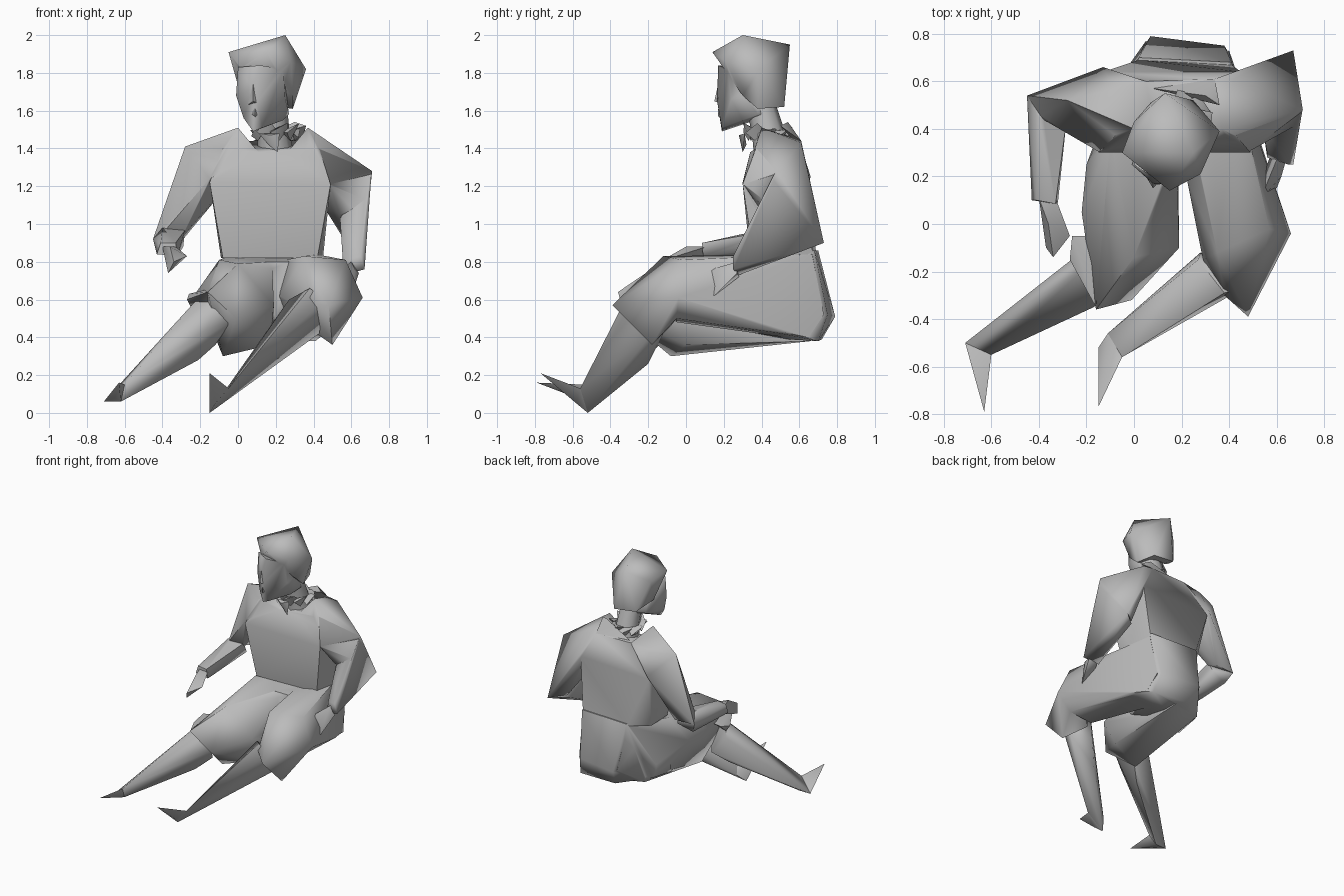
import bpy, bmesh, math, random
from mathutils import Vector

random.seed(4)
grey = bpy.data.materials.new("plain grey")
grey.diffuse_color = (0.5, 0.5, 0.5, 1)


def shade(me, angle=70):
    me.polygons.foreach_set("use_smooth", [True] * len(me.polygons))
    me.set_sharp_from_angle(angle=math.radians(angle))


def finish(name, bm):
    bmesh.ops.recalc_face_normals(bm, faces=bm.faces[:])
    me = bpy.data.meshes.new(name)
    bm.to_mesh(me)
    bm.free()
    me.materials.append(grey)
    shade(me)
    ob = bpy.data.objects.new(name, me)
    bpy.context.collection.objects.link(ob)
    return ob


def hull(name, *pts):
    """Faceted low-poly volume wrapped around its corner points."""
    bm = bmesh.new()
    for p in pts:
        bm.verts.new(p)
    bmesh.ops.convex_hull(bm, input=bm.verts[:])
    loose = [v for v in bm.verts if not v.link_faces]
    bmesh.ops.delete(bm, geom=loose, context='VERTS')
    return finish(name, bm)


def weld(name, base, others, drop):
    """Union of overlapping volumes; drop(centre, normal) opens hidden caps."""
    for o in others:
        m = base.modifiers.new("union", 'BOOLEAN')
        m.operation, m.solver, m.object = 'UNION', 'EXACT', o
    dg = bpy.context.evaluated_depsgraph_get()
    me = bpy.data.meshes.new_from_object(base.evaluated_get(dg))
    base.modifiers.clear()
    base.data, base.name = me, name
    for o in others:
        bpy.data.objects.remove(o)
    bm = bmesh.new()
    bm.from_mesh(me)
    bmesh.ops.remove_doubles(bm, verts=bm.verts[:], dist=0.004)
    caps = [f for f in bm.faces if drop(f.calc_center_median(), f.normal)]
    bmesh.ops.delete(bm, geom=caps, context='FACES')
    bm.to_mesh(me)
    bm.free()
    shade(me)


def tube(name, rings, sides):
    """Loft of level ellipses: (x, y, z, rx, ry)."""
    bm = bmesh.new()
    loops = []
    for x, y, z, rx, ry in rings:
        loops.append([bm.verts.new((x + rx * math.cos(a), y + ry * math.sin(a), z))
                      for a in (i * math.tau / sides for i in range(sides))])
    for a, b in zip(loops, loops[1:]):
        for i in range(sides):
            j = (i + 1) % sides
            bm.faces.new((a[i], a[j], b[j], b[i]))
    return finish(name, bm)


# jacket: torso and sleeves
torso = hull("torso", (-0.08, 0.34, 0.82), (0.42, 0.36, 0.82), (0.45, 0.50, 0.82),
             (0.41, 0.67, 0.84), (0.02, 0.69, 0.84), (-0.09, 0.55, 0.82),
             (-0.15, 0.30, 1.22), (0.49, 0.30, 1.21), (-0.08, 0.37, 1.40),
             (0.43, 0.37, 1.40), (0.11, 0.34, 1.38), (0.25, 0.34, 1.38), (0.05, 0.60, 1.44),
             (0.34, 0.61, 1.44), (-0.10, 0.60, 1.41), (-0.13, 0.64, 1.22), (0.45, 0.64, 1.25))
l_upper = hull("left_upper_sleeve", (0.0, 0.40, 1.51), (0.05, 0.60, 1.44), (-0.28, 0.52, 1.41),
               (-0.13, 0.66, 1.25), (-0.10, 0.60, 1.41), (-0.15, 0.305, 1.24), (0.1, 0.36, 1.39),
               (-0.45, 0.54, 0.92), (-0.40, 0.45, 0.95), (-0.28, 0.47, 0.95), (-0.29, 0.55, 0.92))
l_fore = hull("left_forearm_sleeve", (-0.45, 0.54, 0.92), (-0.41, 0.50, 0.84),
              (-0.28, 0.47, 0.97), (-0.29, 0.52, 0.88), (-0.40, 0.45, 0.98),
              (-0.43, 0.10, 0.84), (-0.41, 0.10, 0.90), (-0.33, 0.085, 0.90), (-0.32, 0.09, 0.83))
r_upper = hull("right_upper_sleeve", (0.37, 0.40, 1.51), (0.34, 0.61, 1.44), (0.71, 0.48, 1.28),
               (0.42, 0.61, 1.43), (0.485, 0.305, 1.21), (0.47, 0.63, 1.22), (0.27, 0.36, 1.39),
               (0.67, 0.73, 0.90), (0.69, 0.42, 1.12), (0.56, 0.64, 0.92), (0.54, 0.41, 1.05))
r_fore = hull("right_forearm_sleeve", (0.67, 0.73, 0.90), (0.56, 0.64, 0.90), (0.707, 0.47, 1.27),
              (0.69, 0.37, 1.05), (0.54, 0.42, 1.03), (0.67, 0.25, 0.76), (0.65, 0.25, 0.83),
              (0.56, 0.30, 0.81), (0.56, 0.28, 0.73))
weld("jacket", torso, [l_upper, l_fore, r_upper, r_fore],
     lambda c, n: n.z < -0.9 and c.z < 0.86 and -0.1 < c.x < 0.46 and c.y > 0.34)

# hands
hull("left_hand", (-0.40, 0.11, 0.88), (-0.33, 0.11, 0.88), (-0.38, 0.09, 0.81),
     (-0.27, -0.05, 0.83), (-0.34, -0.14, 0.80), (-0.37, -0.10, 0.74), (-0.36, 0.0, 0.88))
hull("right_hand", (0.60, 0.27, 0.80), (0.64, 0.27, 0.74), (0.57, 0.28, 0.72),
     (0.53, 0.10, 0.75), (0.51, 0.09, 0.69), (0.55, 0.10, 0.64), (0.60, 0.15, 0.62),
     (0.62, 0.2, 0.76))

# trousers: pelvis, thighs and the drooping right cuff
pelvis = hull("pelvis", (-0.10, 0.35, 0.81), (0.45, 0.35, 0.81), (0.41, 0.68, 0.86),
              (0.02, 0.70, 0.86), (0.07, 0.79, 0.51), (0.38, 0.75, 0.52), (0.10, 0.72, 0.39),
              (0.41, 0.70, 0.38), (-0.10, 0.55, 0.42), (0.48, 0.50, 0.44), (-0.12, 0.35, 0.40),
              (0.48, 0.35, 0.45), (0.12, 0.24, 0.80), (0.28, 0.24, 0.80), (0.2, 0.2, 0.5))
l_thigh = hull("left_thigh", (-0.16, -0.36, 0.64), (-0.01, -0.32, 0.50), (0.19, -0.10, 0.57),
               (0.0, -0.14, 0.79), (0.17, 0.0, 0.36), (-0.08, -0.08, 0.30),
               (-0.22, 0.05, 0.64), (-0.20, 0.25, 0.62), (-0.10, 0.36, 0.81), (0.18, 0.30, 0.80),
               (0.18, 0.66, 0.38), (-0.07, 0.60, 0.40), (0.015, 0.69, 0.84), (0.05, 0.77, 0.52))
r_thigh = hull("right_thigh", (0.35, -0.12, 0.83), (0.57, -0.02, 0.81), (0.66, -0.04, 0.61),
               (0.29, -0.15, 0.58), (0.35, -0.05, 0.48), (0.54, -0.05, 0.50), (0.22, 0.20, 0.62),
               (0.25, 0.36, 0.81), (0.50, 0.33, 0.80), (0.54, 0.30, 0.60), (0.25, 0.60, 0.39),
               (0.43, 0.65, 0.40), (0.415, 0.67, 0.84), (0.40, 0.73, 0.52), (0.48, 0.5, 0.43))
r_cuff = hull("right_cuff", (0.35, -0.12, 0.83), (0.57, -0.02, 0.81), (0.66, -0.04, 0.61),
              (0.48, -0.39, 0.57), (0.50, -0.18, 0.36), (0.38, -0.30, 0.61), (0.29, -0.15, 0.58),
              (0.36, -0.08, 0.46), (0.54, -0.05, 0.50))
weld("trousers", pelvis, [l_thigh, r_thigh, r_cuff],
     lambda c, n: n.z > 0.9 and c.z > 0.8 and c.y > 0.48 and -0.02 < c.x < 0.4)
hull("left_cuff_flap", (-0.26, -0.05, 0.63), (-0.19, -0.05, 0.64), (-0.27, -0.15, 0.60),
     (-0.16, -0.35, 0.64), (-0.14, -0.22, 0.66), (-0.14, -0.20, 0.56), (-0.25, -0.13, 0.56))

# shins and feet
hull("left_shin", (-0.20, -0.18, 0.62), (-0.10, -0.28, 0.58), (-0.04, -0.26, 0.48),
     (-0.12, -0.14, 0.36), (-0.25, -0.14, 0.50), (-0.21, -0.22, 0.28),
     (-0.17, -0.35, 0.44), (-0.71, -0.50, 0.06), (-0.60, -0.55, 0.15), (-0.62, -0.50, 0.06))
hull("left_foot", (-0.71, -0.50, 0.06), (-0.60, -0.55, 0.15), (-0.62, -0.50, 0.06),
     (-0.65, -0.58, 0.08), (-0.63, -0.79, 0.16))
hull("right_shin", (0.27, -0.15, 0.60), (0.38, -0.29, 0.66), (0.46, -0.27, 0.60),
     (0.43, -0.18, 0.42), (0.28, -0.12, 0.42), (0.20, -0.20, 0.26), (0.17, -0.41, 0.38),
     (-0.15, -0.52, 0.0), (-0.05, -0.56, 0.13), (-0.11, -0.46, 0.06))
hull("right_foot", (-0.15, -0.52, 0.0), (-0.05, -0.56, 0.13), (-0.11, -0.46, 0.06),
     (-0.12, -0.58, 0.05), (-0.15, -0.77, 0.21))

# neck
tube("neck", [(0.20, 0.46, 1.36, 0.10, 0.10), (0.19, 0.44, 1.47, 0.085, 0.09),
              (0.18, 0.40, 1.62, 0.08, 0.08)], 8)

# head
skull = hull("hair", (-0.05, 0.30, 1.91), (0.15, 0.14, 1.91), (0.25, 0.30, 2.0),
             (0.13, 0.55, 1.95), (0.36, 0.39, 1.82), (0.28, 0.21, 1.86), (0.0, 0.43, 1.86),
             (0.07, 0.51, 1.64), (0.25, 0.52, 1.62), (0.29, 0.38, 1.61), (0.01, 0.38, 1.70),
             (0.02, 0.25, 1.82), (0.25, 0.23, 1.80), (0.29, 0.30, 1.68))
face = hull("face", (0.0, 0.25, 1.83), (0.12, 0.17, 1.84), (0.24, 0.22, 1.82),
            (-0.01, 0.25, 1.68), (0.25, 0.24, 1.66), (0.08, 0.17, 1.72), (0.10, 0.165, 1.65),
            (0.03, 0.22, 1.56), (0.08, 0.19, 1.49), (0.13, 0.19, 1.51), (0.27, 0.38, 1.58),
            (0.24, 0.30, 1.55), (0.05, 0.42, 1.60), (0.22, 0.46, 1.58), (0.2, 0.45, 1.75))
weld("head", skull, [face], lambda c, n: False)
hull("nose", (0.08, 0.17, 1.74), (0.08, 0.15, 1.65), (0.05, 0.20, 1.63), (0.13, 0.20, 1.63))
hull("lips", (0.06, 0.20, 1.59), (0.14, 0.20, 1.60), (0.09, 0.17, 1.61), (0.09, 0.17, 1.57),
     (0.10, 0.21, 1.55))

# ragged scarf: crumpled flaps around the neck
for i in range(9):
    a = i * math.tau / 9
    mid = Vector((0.20, 0.43, 1.49))
    out = Vector((math.cos(a), math.sin(a), 0))
    side = Vector((-out.y, out.x, 0))
    j = random.uniform(-0.025, 0.025)
    hull("scarf_flap", *(mid + p for p in (
        out * 0.08 + side * 0.05 + Vector((0, 0, 0.01)), out * 0.08 - side * 0.05,
        out * 0.13 + side * 0.04 + Vector((0, 0, 0.03 + j)),
        out * 0.12 - side * 0.05 + Vector((0, 0, j - 0.02)),
        out * 0.10 + Vector((0, 0, -0.05)))))
hull("scarf_end", (0.11, 0.31, 1.48), (0.22, 0.31, 1.48), (0.17, 0.28, 1.47),
     (0.21, 0.30, 1.38), (0.16, 0.32, 1.42))

# collar rising behind the neck
hull("back_collar", (0.08, 0.57, 1.44), (0.33, 0.57, 1.44), (0.30, 0.54, 1.54),
     (0.36, 0.50, 1.52), (0.34, 0.61, 1.44))
